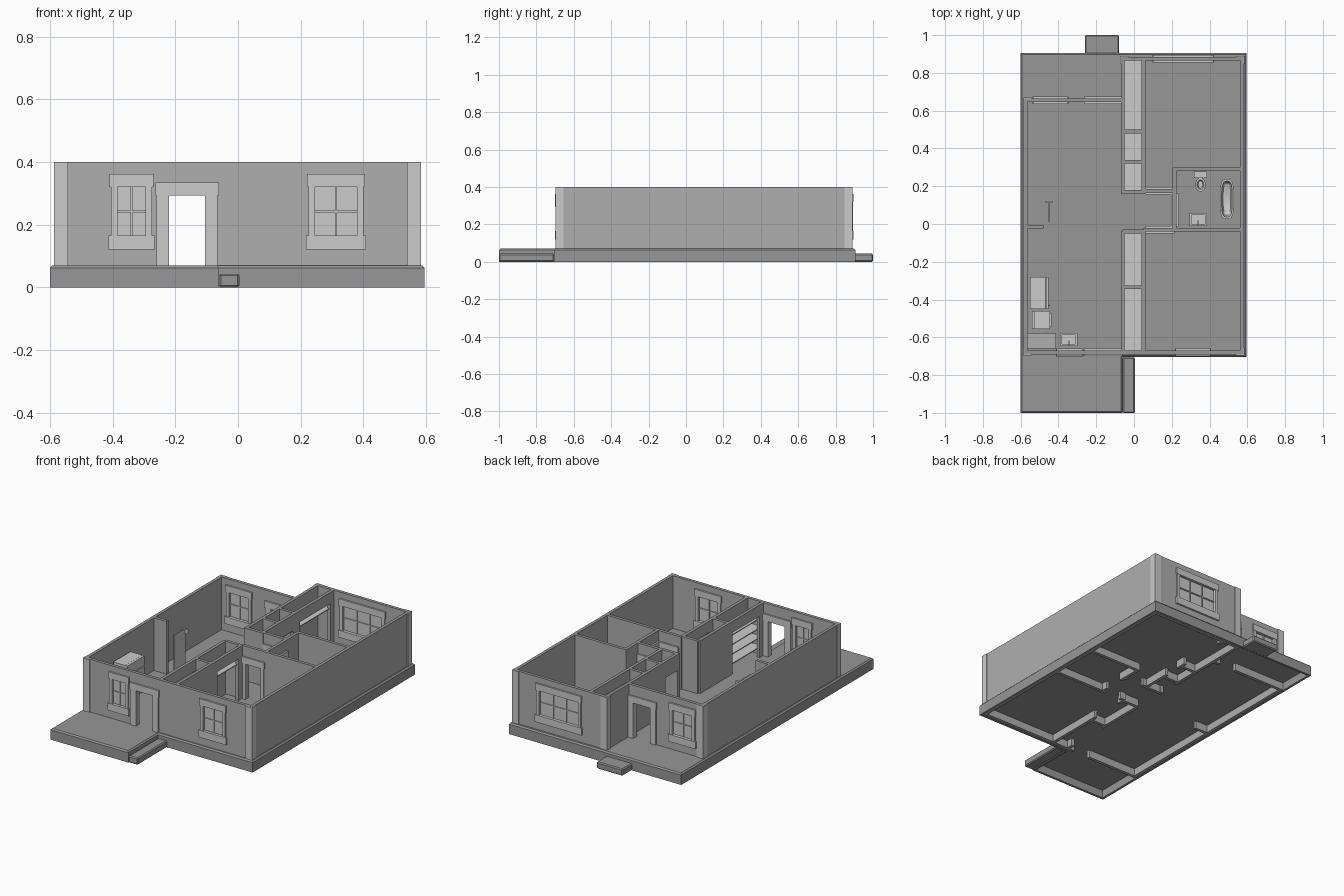
import bpy, bmesh
from math import pi, cos, sin

if "Cube" in bpy.data.objects:
    bpy.data.objects.remove(bpy.data.objects["Cube"])

FLOOR, TOP, T = 0.07, 0.40, 0.02


def grey(name, v):
    m = bpy.data.materials.new(name)
    m.diffuse_color = (v, v, v, 1)
    m.use_nodes = True
    m.node_tree.nodes["Principled BSDF"].inputs["Base Color"].default_value = m.diffuse_color
    return m


BASE, WALL, TRIM = grey("base_grey", .31), grey("wall_grey", .43), grey("trim_grey", .56)


def make(name, bm, mat=None):
    me = bpy.data.meshes.new(name)
    bmesh.ops.recalc_face_normals(bm, faces=bm.faces)
    bm.to_mesh(me)
    bm.free()
    me.materials.append(mat or TRIM)
    ob = bpy.data.objects.new(name, me)
    bpy.context.collection.objects.link(ob)
    return ob


def add_box(bm, x0, x1, y0, y1, z0, z1):
    vs = bmesh.ops.create_cube(bm, size=1)['verts']
    for v in vs:
        v.co = ((x0 + x1) / 2 + v.co.x * (x1 - x0), (y0 + y1) / 2 + v.co.y * (y1 - y0),
                (z0 + z1) / 2 + v.co.z * (z1 - z0))


def boxes(name, *bs, mat=None):
    bm = bmesh.new()
    for b in bs:
        add_box(bm, *b)
    return make(name, bm, mat)


def along(axis, a0, a1, c, depth, z0, z1):
    """Box running along an axis, centred on c across it."""
    lo, hi = c - depth / 2, c + depth / 2
    return (a0, a1, lo, hi, z0, z1) if axis == 'x' else (lo, hi, a0, a1, z0, z1)


def wall(name, axis, a0, a1, c, openings=()):
    bs, pos = [], a0
    for s, e, zb, zt in sorted(openings):
        bs.append(along(axis, pos, s, c, T, 0.003, TOP))
        bs.append(along(axis, s, e, c, T, zt, TOP))
        if zb > 0:
            bs.append(along(axis, s, e, c, T, 0.003, zb))
        pos = e
    bs.append(along(axis, pos, a1, c, T, 0.003, TOP))
    me = boxes(name, *bs, mat=WALL).data
    me.materials.append(BASE)
    for p in me.polygons:  # dark wall tops
        p.material_index = int(p.normal.z > .5)


def window(name, axis, a0, a1, c, cols=2):
    """Casing, sill, lintel, glazing bars and pane; a0..a1 is the clear opening."""
    z0, z1, d, w = 0.165, 0.32, 0.036, 0.02
    bs = [along(axis, a0 - w, a0, c, d, z0, z1), along(axis, a1, a1 + w, c, d, z0, z1),
          along(axis, a0 - w - .005, a1 + w + .005, c, d + .004, z1, z1 + .042),
          along(axis, a0 - w - .008, a1 + w + .008, c, d + .006, z0 - .045, z0)]
    for i in range(1, cols):
        m = a0 + (a1 - a0) * i / cols
        bs.append(along(axis, m - .003, m + .003, c, .016, z0, z1))
    bs.append(along(axis, a0, a1, c, .016, .239, .245))
    boxes(name + "_frame", *bs)
    boxes(name + "_pane", along(axis, a0, a1, c, .004, z0, z1))


def door_frame(name, axis, a0, a1, c, w=0.04):
    d = 0.036
    boxes(name, along(axis, a0 - w, a0, c, d, FLOOR, .293), along(axis, a1, a1 + w, c, d, FLOOR, .293),
          along(axis, a0 - w - .004, a1 + w + .004, c, d + .004, .293, .335))


def lathe_oval(name, cx, cy, rings, n=20, square=1.0):
    """Stack of ovals (rx, ry, z) skinned together, capped at both ends."""
    bm = bmesh.new()
    rows = []
    f = lambda t: abs(t) ** square * (1 if t > 0 else -1)
    for rx, ry, z in rings:
        rows.append([bm.verts.new((cx + rx * f(cos(2 * pi * i / n)), cy + ry * f(sin(2 * pi * i / n)), z))
                     for i in range(n)])
    for a, b in zip(rows, rows[1:]):
        for i in range(n):
            bm.faces.new((a[i], a[(i + 1) % n], b[(i + 1) % n], b[i]))
    bm.faces.new(rows[0])
    bm.faces.new(rows[-1])
    ob = make(name, bm)
    for o in bpy.context.selected_objects:
        o.select_set(False)
    ob.select_set(True)
    bpy.context.view_layer.objects.active = ob
    bpy.ops.object.shade_smooth_by_angle(angle=0.7)


# Floor slab with chamfered edge, covering house and porch
bm = bmesh.new()
outline = [(-.6, -1), (-.06, -1), (-.06, -.705), (.595, -.705), (.595, .905), (-.6, .905)]
inset = [(.008, .008), (-.008, .008), (-.008, .008), (-.008, .008), (-.008, -.008), (.008, -.008)]
levels = [[bm.verts.new((x, y, .05)) for x, y in outline], [bm.verts.new((x, y, .062)) for x, y in outline],
          [bm.verts.new((x + i, y + j, FLOOR)) for (x, y), (i, j) in zip(outline, inset)]]
bm.faces.new(levels[0])
bm.faces.new(levels[2])
for lo, hi in zip(levels, levels[1:]):
    for i in range(6):
        k = (i + 1) % 6
        bm.faces.new((lo[i], lo[k], hi[k], hi[i]))
make("floor_slab", bm, BASE)

# Hollow foundation skirt and steps
boxes("foundation_skirt", (-.6, -.585, -1, .905, 0, .05), (.58, .595, -.705, .905, 0, .05),
      (-.585, .58, .89, .905, 0, .05), (-.585, -.06, -1, -.985, 0, .05),
      (-.075, -.06, -.985, -.705, 0, .05), (-.06, .58, -.705, -.69, 0, .05), mat=BASE)
steps = [boxes("front_step", (-.06, .004, -1, -.705, 0, .043), mat=BASE),
         boxes("back_step", (-.26, -.08, .9, 1.0, 0, .043), mat=BASE)]
for st in steps:
    bv = st.modifiers.new("bevel", 'BEVEL')
    bv.width = .006
    bv.segments = 1

# Outer walls
WZ = (.165, .32)
DZ = (0, .293)
wall("front_wall", 'x', -.585, .58, -.68, [(-.385, -.295, *WZ), (-.22, -.105, *DZ), (.245, .38, *WZ)])
wall("right_wall", 'y', -.69, .885, .57)
wall("left_wall", 'y', -.69, .665, -.575)
wall("back_wall", 'x', -.07, .58, .875, [(.125, .395, *WZ)])
wall("porch_back_wall", 'x', -.585, -.06, .655, [(-.51, -.375, *WZ), (-.22, -.105, *DZ)])

# Windows and outer doors
window("front_left_window", 'x', -.385, -.295, -.68)
window("front_right_window", 'x', .245, .38, -.68)
window("back_wide_window", 'x', .125, .395, .875, 3)
window("back_small_window", 'x', -.51, -.375, .655)
door_frame("front_door_frame", 'x', -.22, -.105, -.68)
door_frame("back_door_frame", 'x', -.22, -.105, .655)

# Corner boards
for name, x, y, sx, sy in (("front_left", -.588, -.697, 1, 1), ("front_right", .584, -.697, -1, 1),
                           ("back_right", .584, .89, -1, -1), ("back_left", -.588, .67, 1, -1),
                           ("back_middle", -.075, .89, 1, -1)):
    bs = []
    for lx, ly in ((.045, .008), (.008, .042)):
        xs, ys = sorted((x, x + sx * lx)), sorted((y, y + sy * ly))
        bs.append((*xs, *ys, FLOOR, TOP - .0005))
    boxes(name + "_corner_board", *bs)

# Closet spine between living side and bedrooms
wall("living_spine_back", 'y', .16, .875, -.06, [(.185, .305, 0, .3)])
wall("living_spine_front", 'y', -.68, -.04, -.06, [(-.63, -.36, 0, .33)])
wall("bedroom_spine_back", 'y', .16, .875, .05, [(.36, .46, 0, .3), (.53, .83, 0, .33)])
wall("bedroom_spine_front", 'y', -.68, -.04, .05, [(-.29, -.08, 0, .33)])
for i, y in enumerate((.49, .33, .17, -.04, -.335)):
    wall("closet_divider_%d" % i, 'x', -.06, .05, y)

# Closet shelves
for name, y0, y1, zs in (("back_bedroom", .5, .865, (.29,)), ("linen", .34, .48, (.15, .22, .29)),
                         ("hall", .18, .32, (.29,)), ("front_bedroom", -.325, -.05, (.29,)),
                         ("pantry", -.67, -.345, (.12, .18, .24, .30))):
    boxes(name + "_shelves", *[(-.055, .05, y0, y1, z, z + .006) for z in zs])

# Hall, bathroom and bedroom partitions
wall("hall_back_wall", 'x', .05, .215, .175, [(.085, .19, *DZ)])
wall("hall_bath_wall", 'y', -.03, .295, .215, [(.015, .135, *DZ)])
wall("hall_front_wall", 'x', .05, .575, -.03, [(.085, .19, *DZ)])
wall("bath_back_wall", 'x', .205, .575, .29)
door_frame("back_bedroom_door_frame", 'x', .085, .19, .175, .02)
door_frame("bath_door_frame", 'y', .015, .135, .215, .025)
door_frame("front_bedroom_door_frame", 'x', .085, .19, -.03, .02)

# Kitchen divider with end panel
wall("kitchen_divider", 'x', -.575, -.48, -.015)
boxes("divider_panel", (-.453, -.447, .01, .118, FLOOR, .31), (-.472, -.428, .115, .123, .28, .31))

# Kitchen units
boxes("refrigerator", (-.55, -.468, -.45, -.28, FLOOR, .29), (-.467, -.452, -.45, -.28, FLOOR, .225),
      (-.467, -.452, -.45, -.28, .23, .29), (-.452, -.446, -.435, -.43, .14, .21))
stove = [(-.54, -.445, -.555, -.46, FLOOR, .185), (-.54, -.527, -.555, -.46, .185, .21),
         (-.445, -.438, -.545, -.47, .155, .162)]
stove += [(x, x + .026, y, y + .026, .185, .188) for x in (-.518, -.48) for y in (-.545, -.498)]
boxes("stove", *stove)
boxes("corner_counter", (-.565, -.418, -.655, -.58, FLOOR, .18), (-.568, -.413, -.658, -.577, .18, .19),
      (-.464, -.46, -.583, -.575, .08, .175), mat=WALL)


def sink(name, x, y):
    """Cabinet with a rim, recessed bowl and tap."""
    w, d, r = .046, .034, .01
    boxes(name, (x - w + .004, x + w - .004, y - d + .004, y + d - .004, FLOOR, .165),
          (x - w, x + w, y - d, y - d + r, .16, .185), (x - w, x + w, y + d - r, y + d, .16, .185),
          (x - w, x - w + r, y - d + r, y + d - r, .16, .185), (x + w - r, x + w, y - d + r, y + d - r, .16, .185),
          (x - .003, x + .003, y - d, y - d + .006, .185, .205), (x - .003, x + .003, y - d, y - .005, .202, .207))


sink("kitchen_sink", -.345, -.612)
sink("bath_sink", .34, .023)

# Bathroom fixtures
lathe_oval("bathtub", .492, .132, [(.032, .098, FLOOR), (.037, .106, .14), (.037, .106, .145),
                                  (.028, .095, .145), (.024, .085, .095), (.02, .075, .088)], 28, .6)
boxes("toilet_tank", (.32, .384, .247, .275, .11, .17), (.317, .387, .244, .278, .17, .178))
lathe_oval("toilet_bowl", .352, .208, [(.014, .022, FLOOR), (.014, .022, .095), (.027, .037, .12),
                                      (.027, .037, .127), (.018, .026, .127), (.012, .018, .108)])
boxes("toilet_pedestal", (.338, .366, .22, .262, FLOOR, .112))
